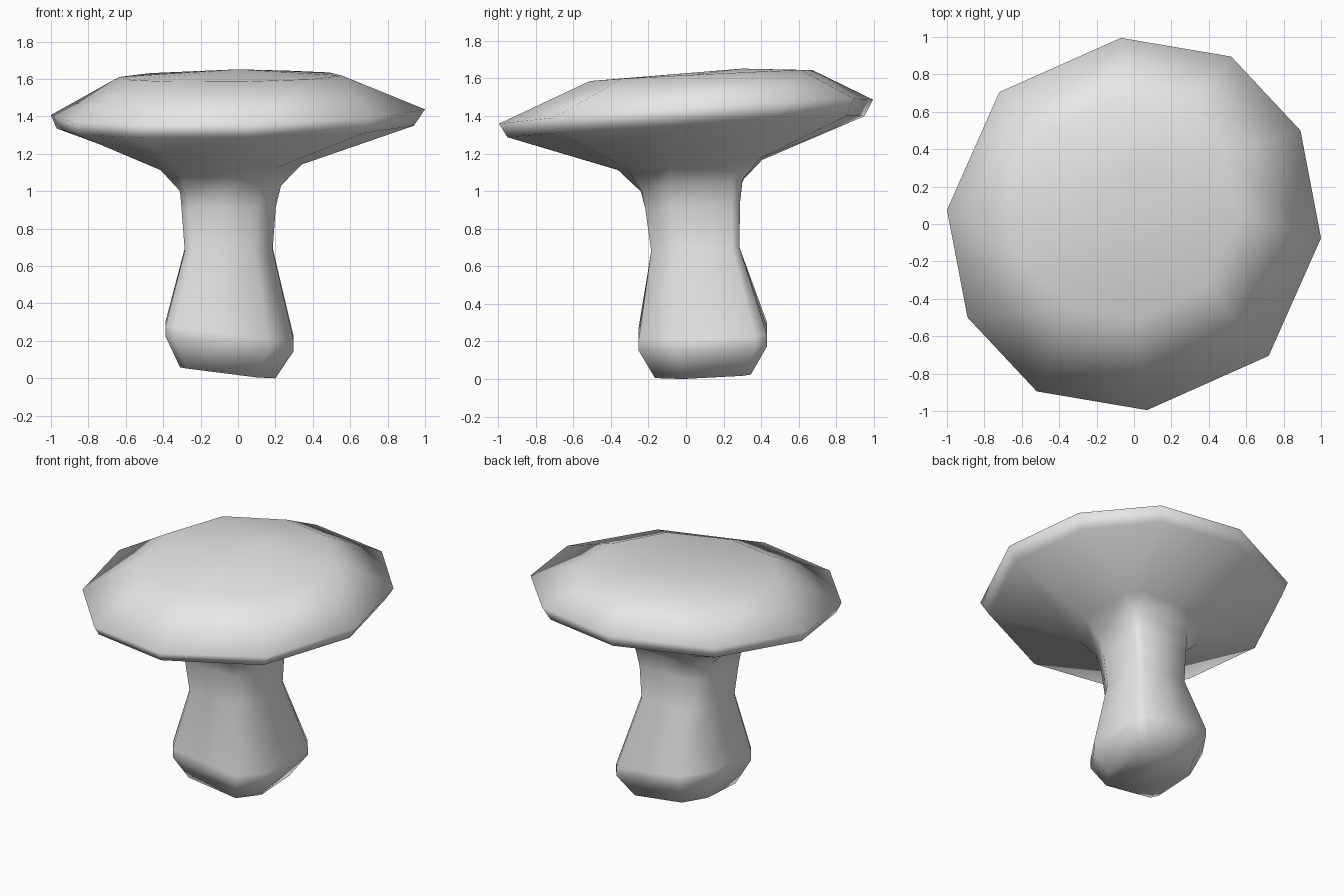
import bpy
import bmesh
from mathutils import Vector

default_cube = bpy.data.objects.get("Cube")
if default_cube:
    bpy.data.objects.remove(default_cube, do_unlink=True)


def make_material(name, colour):
    material = bpy.data.materials.new(name)
    material.use_nodes = True
    material.diffuse_color = colour
    material.node_tree.nodes["Principled BSDF"].inputs["Base Color"].default_value = colour
    return material


def symmetric_outline(half):
    """Complete a ten-sided outline by turning half of it around the centre."""
    points = [Vector(p) for p in half]
    return points + [-p for p in points]


# Ten-sided cap outline and squarish stem outline, both of unit size
cap_outline = symmetric_outline([(.89, .5), (.52, .895), (-.07, .995), (-.72, .705), (-1, .075)])
stem_outline = symmetric_outline([(1, .82), (.87, 1), (.1, 1), (-.6, 1), (-1, .42)])


def add_ring(bm, squareness, radius, centre, tilt):
    """Add one tilted cross-section, blended between the two outlines."""
    centre, tilt = Vector(centre), Vector(tilt)
    ring = []
    for round_point, square_point in zip(cap_outline, stem_outline):
        offset = round_point.lerp(square_point, squareness) * radius
        height = centre.z + offset.dot(tilt)
        ring.append(bm.verts.new((centre.x + offset.x, centre.y + offset.y, height)))
    return ring


def skin(bm, lower, upper):
    """Join two neighbouring cross-sections with quads."""
    count = len(lower)
    for i in range(count):
        j = (i + 1) % count
        bm.faces.new((lower[i], lower[j], upper[j], upper[i]))


# Cross-sections from the foot upward: squareness, radius, centre, tilt
stem_sections = [
    (1, .255, (-.055, .09, .038), (-.127, .053)),    # foot
    (1, .342, (-.045, .09, .195), (-.127, .053)),    # bulge, lower edge
    (1, .342, (-.045, .09, .255), (-.127, .053)),    # bulge, upper edge
    (1, .235, (-.05, .05, .69), (0, .04)),           # neck
    (1, .252, (-.05, .035, .92), (0, .05)),          # upper stem
    (1, .27, (-.04, .03, 1.03), (.037, .09)),        # start of the flare
]
cap_sections = [
    (.6, .385, (-.045, .02, 1.14), (.027, .066)),    # collar under the cap
    (0, .955, (-.015, 0, 1.343), (.012, .06)),       # rim, lower edge
    (0, 1, (0, 0, 1.423), (.02, .066)),              # rim, upper edge
    (0, .595, (-.04, .08, 1.615), (.01, .05)),       # shoulder
]

# Stem and cap as one continuous skin
bm = bmesh.new()
rings = [add_ring(bm, *section) for section in stem_sections + cap_sections]
for lower, upper in zip(rings, rings[1:]):
    skin(bm, lower, upper)

# Flat foot and gently raised crown
bm.faces.new(list(reversed(rings[0])))
crown = bm.verts.new((0, .3, 1.652))
shoulder = rings[-1]
for i, vert in enumerate(shoulder):
    bm.faces.new((vert, shoulder[(i + 1) % len(shoulder)], crown))

bmesh.ops.recalc_face_normals(bm, faces=bm.faces)
for face in bm.faces:
    face.smooth = True

mesh = bpy.data.meshes.new("mushroom_cap_and_stem")
bm.to_mesh(mesh)
bm.free()
mesh.materials.append(make_material("plain_grey", (.8, .8, .8, 1)))
mushroom = bpy.data.objects.new("mushroom_cap_and_stem", mesh)
bpy.context.collection.objects.link(mushroom)
